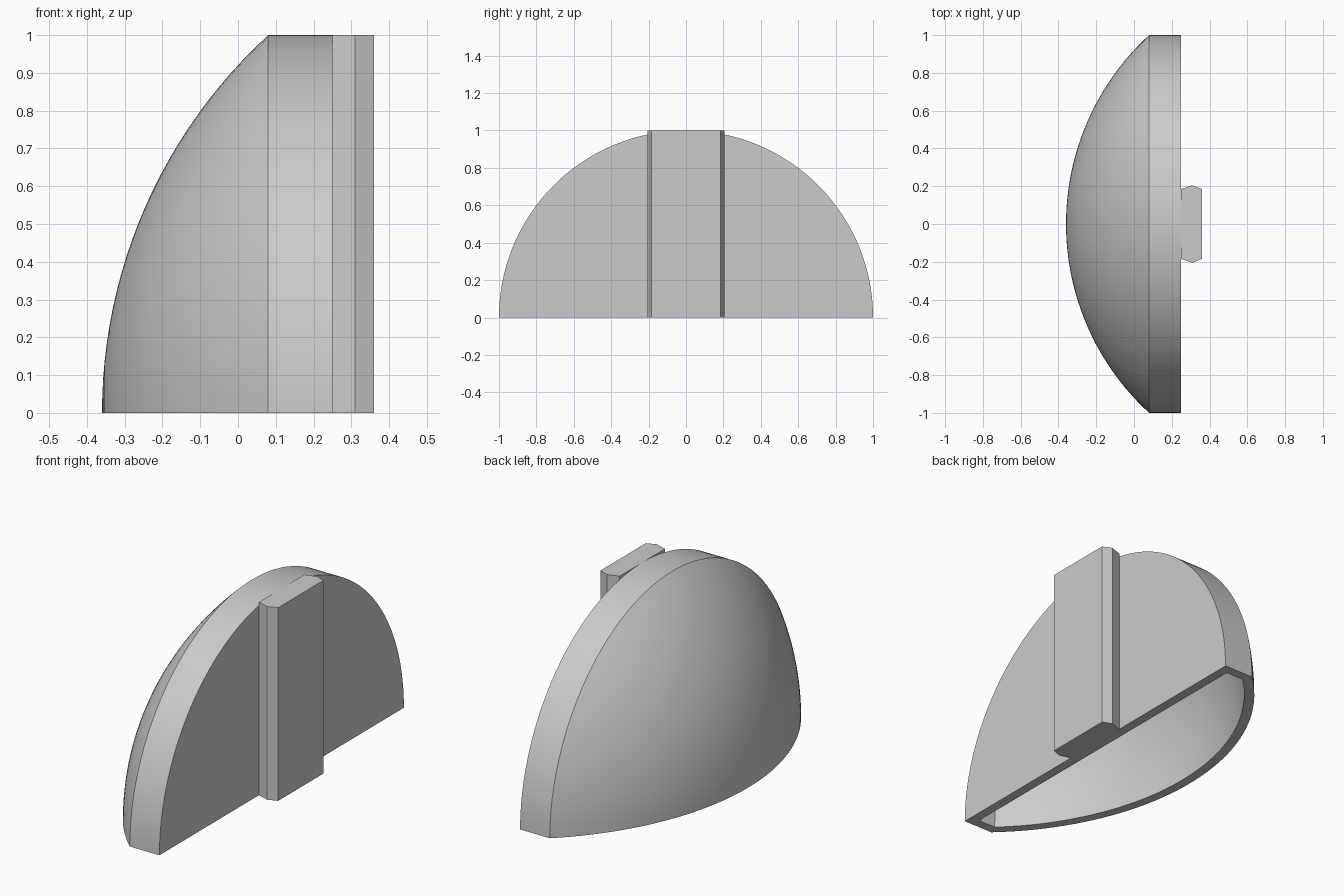
import bpy, bmesh
from math import sin, cos, asin, pi

default = bpy.data.objects.get("Cube")
if default:
    bpy.data.objects.remove(default, do_unlink=True)

grey = bpy.data.materials.new("plain grey")
grey.use_nodes = True
COLOUR = (0.6, 0.6, 0.6, 1)
grey.diffuse_color = COLOUR
grey.node_tree.nodes["Principled BSDF"].inputs["Base Color"].default_value = COLOUR

BACK, BAND, POLE, WALL = 0.25, 0.08, -0.36, 0.05
DEPTH = BAND - POLE
DOME_R = (1 + DEPTH ** 2) / (2 * DEPTH)
CENTRE = POLE + DOME_R


def finish(bm, name, smooth):
    bmesh.ops.remove_doubles(bm, verts=bm.verts, dist=0.0005)
    bmesh.ops.recalc_face_normals(bm, faces=bm.faces)
    mesh = bpy.data.meshes.new(name)
    bm.to_mesh(mesh)
    bm.free()
    mesh.materials.append(grey)
    obj = bpy.data.objects.new(name, mesh)
    bpy.context.collection.objects.link(obj)
    if smooth:
        bpy.ops.object.select_all(action="DESELECT")
        obj.select_set(True)
        bpy.context.view_layer.objects.active = obj
        bpy.ops.object.shade_smooth_by_angle(angle=pi / 9)
    return obj


def half_profile(inset, steps=24):
    """Dome arc, straight band and flat back, from axis to axis."""
    radius, rim = DOME_R - inset, 1 - inset
    sweep = asin(rim / radius)
    points = [(CENTRE - radius * cos(sweep * i / steps),
               radius * sin(sweep * i / steps)) for i in range(steps + 1)]
    return points + [(BACK - inset, rim), (BACK - inset, 0)]


# Hollow half dome: outer and inner skins turned half way round the x axis
bm = bmesh.new()
outer, inner = half_profile(0), half_profile(WALL)
for path in (outer, inner):
    verts = [bm.verts.new((x, r, 0)) for x, r in path]
    edges = [bm.edges.new(pair) for pair in zip(verts, verts[1:])]
    bmesh.ops.spin(bm, geom=verts + edges, cent=(0, 0, 0), axis=(1, 0, 0),
                   angle=pi, steps=64)

# Flat rim joining the skins along the open bottom
for side in (1, -1):
    for i in range(len(outer) - 1):
        corners = (outer[i], outer[i + 1], inner[i + 1], inner[i])
        bm.faces.new([bm.verts.new((x, side * r, 0)) for x, r in corners])
bmesh.ops.remove_doubles(bm, verts=bm.verts, dist=0.0005)
bmesh.ops.dissolve_degenerate(bm, edges=bm.edges, dist=0.0001)
finish(bm, "dome_shell", True)

# Upright mounting rail with pointed sides
bm = bmesh.new()
section = [(BACK, 0.185), (0.31, 0.205), (0.36, 0.185)]
outline = section + [(x, -y) for x, y in reversed(section)]
base = bm.faces.new([bm.verts.new((x, y, 0)) for x, y in outline])
top = bmesh.ops.extrude_face_region(bm, geom=[base], use_keep_orig=True)["geom"]
bmesh.ops.translate(bm, vec=(0, 0, 1),
                    verts=[v for v in top if isinstance(v, bmesh.types.BMVert)])
finish(bm, "mounting_rail", False)
